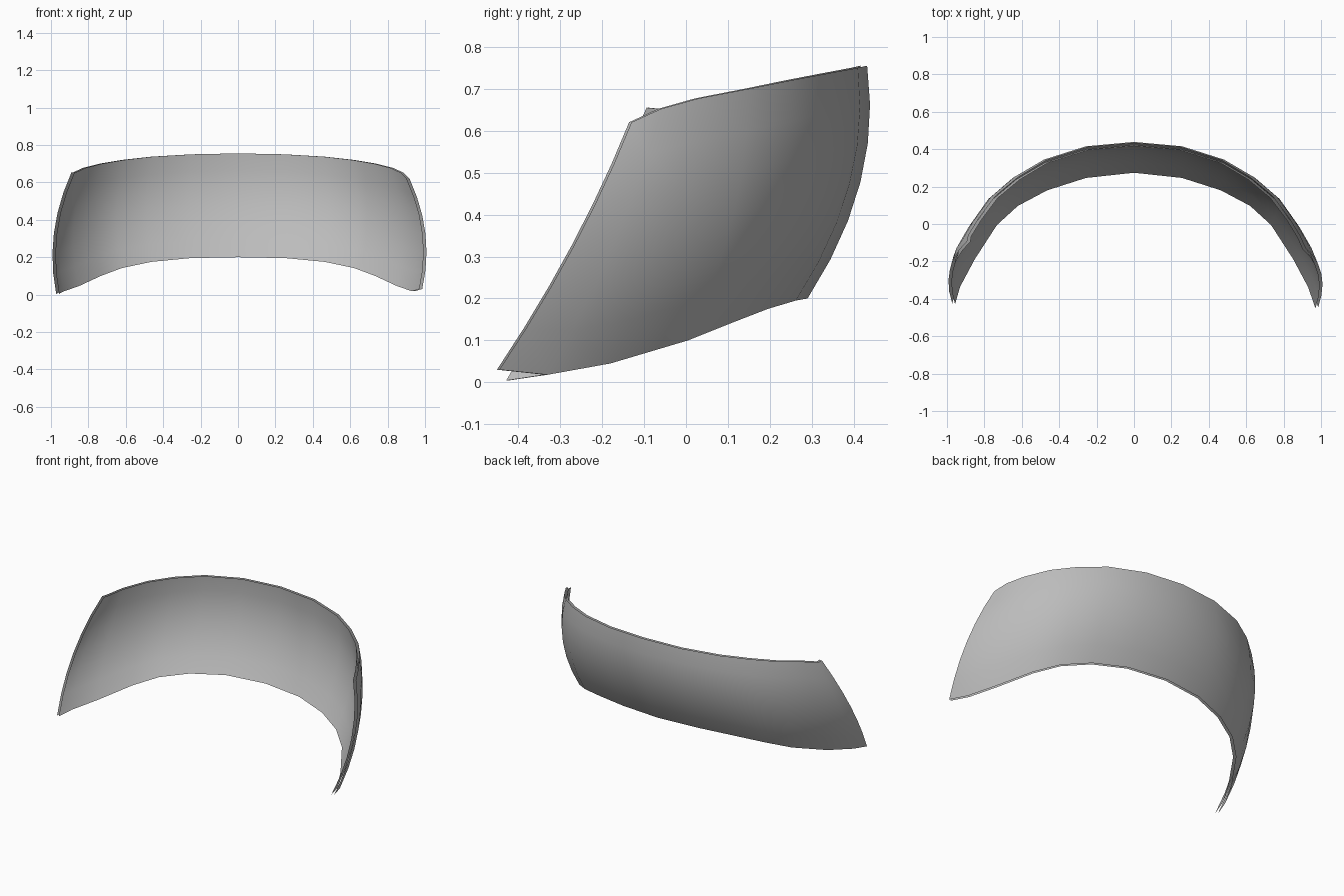
import bpy, bmesh
from mathutils import Vector

cube = bpy.data.objects.get("Cube")
if cube:
    bpy.data.objects.remove(cube, do_unlink=True)

grey = bpy.data.materials.new("plain grey")
grey.use_nodes = True
colour = (0.5, 0.5, 0.5, 1)
grey.diffuse_color = colour
grey.node_tree.nodes["Principled BSDF"].inputs["Base Color"].default_value = colour

# Rails from the centre to one end: lower and upper rim of the band
LOWER = [(0, .29, .2), (.26, .262, .195), (.47, .195, .175), (.63, .11, .142),
         (.745, .005, .1), (.865, -.18, .045), (.945, -.33, .018), (.985, -.445, .03)]
UPPER = [(0, .432, .755), (.25, .41, .75), (.47, .34, .737), (.62, .25, .72),
         (.74, .15, .7), (.83, .03, .677), (.885, -.06, .652), (.917, -.13, .62)]
# The right end is cut a little differently
RIGHT_LOWER_END = (.972, -.425, .004)
RIGHT_UPPER_END = (.89, -.09, .655)
ROWS, BULGE, GAP = 6, .055, .016


def full_rail(half, right_end):
    right = half[1:-1] + [right_end]
    return [Vector((-x, y, z)) for x, y, z in reversed(right)] + [Vector(p) for p in half]


def make_shell(name, offset, inward):
    low = full_rail(LOWER, RIGHT_LOWER_END)
    high = full_rail(UPPER, RIGHT_UPPER_END)
    bm = bmesh.new()
    grid = []
    for i, (a, b) in enumerate(zip(low, high)):
        # Horizontal outward direction across the rail
        j, k = max(i - 1, 0), min(i + 1, len(low) - 1)
        along = (low[k] - low[j]) + (high[k] - high[j])
        out = Vector((-along.y, along.x, 0)).normalized()
        column = []
        for r in range(ROWS + 1):
            t = r / ROWS
            p = a.lerp(b, t) + out * (BULGE * 4 * t * (1 - t) - offset)
            column.append(bm.verts.new(p))
        grid.append(column)
    for c, d in zip(grid, grid[1:]):
        for r in range(ROWS):
            quad = [c[r], c[r + 1], d[r + 1], d[r]]
            bm.faces.new(quad[::-1] if inward else quad)
    mesh = bpy.data.meshes.new(name)
    bm.to_mesh(mesh)
    bm.free()
    for face in mesh.polygons:
        face.use_smooth = True
    mesh.materials.append(grey)
    obj = bpy.data.objects.new(name, mesh)
    bpy.context.collection.objects.link(obj)


# Two thin layers of the curved band
make_shell("outer_shell", 0, False)
make_shell("inner_shell", GAP, True)
